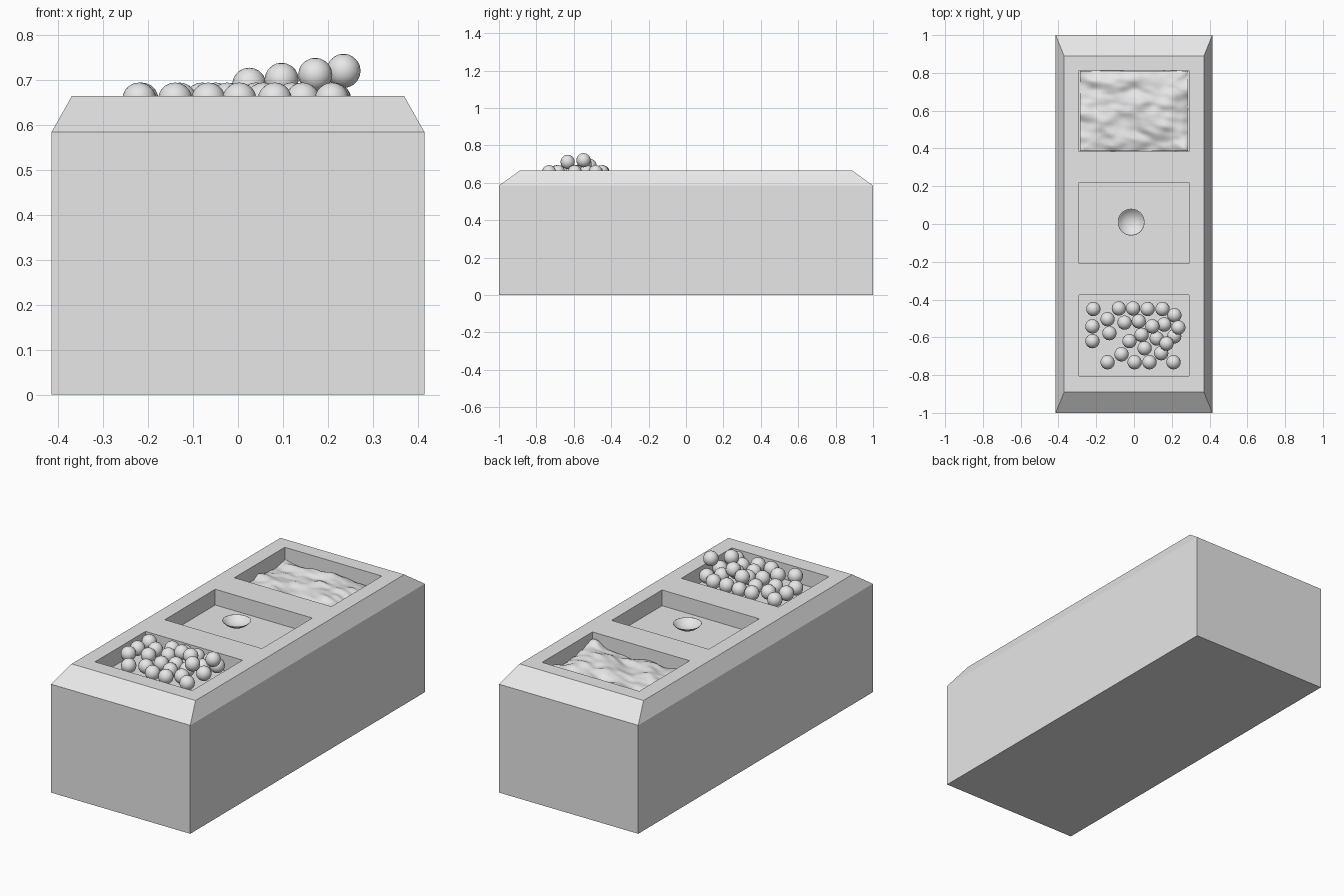
import bpy, bmesh, math
from mathutils import Vector, noise

if "Cube" in bpy.data.objects:
    bpy.data.objects.remove(bpy.data.objects["Cube"])

grey = bpy.data.materials.new("light_grey")
grey.diffuse_color = (0.8, 0.8, 0.8, 1)
grey.use_nodes = True
grey.node_tree.nodes["Principled BSDF"].inputs["Base Color"].default_value = grey.diffuse_color

RIM, FLOOR = 0.665, 0.58


def make_object(name, bm, smooth=False):
    me = bpy.data.meshes.new(name)
    bmesh.ops.recalc_face_normals(bm, faces=bm.faces)
    for f in bm.faces:
        f.smooth = smooth
    bm.to_mesh(me)
    bm.free()
    me.materials.append(grey)
    ob = bpy.data.objects.new(name, me)
    bpy.context.collection.objects.link(ob)
    return ob


# Display plinth: top grid with three sunken trays, chamfer, straight sides
bm = bmesh.new()
xs = [-0.37, -0.29, 0.29, 0.37]
ys = [-0.89, -0.805, -0.375, -0.21, 0.22, 0.383, 0.813, 0.89]
v = [[bm.verts.new((x, y, RIM)) for x in xs] for y in ys]
trays = []
for j in range(len(ys) - 1):
    for i in range(len(xs) - 1):
        f = bm.faces.new((v[j][i], v[j][i + 1], v[j + 1][i + 1], v[j + 1][i]))
        if i == 1 and j in (1, 3, 5):
            trays.append(f)
rim_edges = [e for e in bm.edges if e.is_boundary]


def skirt(edges, sx, sy, z):
    geom = bmesh.ops.extrude_edge_only(bm, edges=edges)["geom"]
    for p in geom:
        if isinstance(p, bmesh.types.BMVert):
            p.co = Vector((p.co.x * sx, p.co.y * sy, z))
    return [e for e in geom if isinstance(e, bmesh.types.BMEdge) and e.is_boundary]


edges = skirt(rim_edges, 0.415 / 0.37, 1 / 0.89, 0.585)
edges = skirt(edges, 1, 1, 0)
bmesh.ops.contextual_create(bm, geom=edges)
for f in trays:
    new = bmesh.ops.extrude_face_region(bm, geom=[f])["geom"]
    for p in new:
        if isinstance(p, bmesh.types.BMVert):
            p.co.z = FLOOR
    if f.is_valid:
        bmesh.ops.delete(bm, geom=[f], context='FACES_ONLY')
make_object("display_plinth", bm)

# Beads piled in the front tray: bottom layer, then the raised ones
low = [(-.215, -.45), (-.08, -.447), (-.005, -.447), (.072, -.45), (.151, -.45),
       (.214, -.483), (-.14, -.504), (-.22, -.542), (-.05, -.522), (.16, -.532),
       (-.22, -.62), (-.13, -.578), (.04, -.587), (.12, -.606), (.213, -.595),
       (-.024, -.62), (.056, -.658), (.144, -.684), (-.066, -.69), (-.14, -.732),
       (.003, -.732), (.082, -.732), (.209, -.732)]
high = [(.235, -.548, .721), (.172, -.633, .712), (.097, -.542, .701), (.025, -.515, .69)]
bm = bmesh.new()
for x, y, z in [(x, y, .657) for x, y in low] + high:
    r = bmesh.ops.create_uvsphere(bm, u_segments=16, v_segments=10, radius=0.038)
    bmesh.ops.translate(bm, verts=r["verts"], vec=(x, y, z))
make_object("beads", bm, True)

# Shallow open lens in the middle tray: a spun spherical cap
bm = bmesh.new()
R, H = 0.071, 0.034
sr = (R * R + H * H) / (2 * H)
amax = math.asin(R / sr)
outer = [(sr * math.sin(amax * k / 8), 0.616 + sr * (1 - math.cos(amax * k / 8))) for k in range(9)]
inner = [(r * 0.97, z + 0.003 * (1 - k / 8)) for k, (r, z) in enumerate(outer)]
pts = [bm.verts.new((r, 0, z)) for r, z in outer + inner[::-1]]
prof = [bm.edges.new(p) for p in zip(pts, pts[1:])]
bmesh.ops.spin(bm, geom=pts + prof, cent=(0, 0, 0), axis=(0, 0, 1),
               angle=math.tau, steps=40, use_duplicate=False)
bmesh.ops.remove_doubles(bm, verts=bm.verts, dist=1e-4)
bmesh.ops.translate(bm, verts=bm.verts, vec=(-0.015, 0.01, 0))
make_object("lens", bm, True)

# Crumpled cloth in the rear tray
bm = bmesh.new()
bmesh.ops.create_grid(bm, x_segments=80, y_segments=60, size=1)
for p in bm.verts:
    u, w = p.co.x, p.co.y
    x, y = u * 0.286, 0.598 + w * 0.212
    q = Vector((x * 7 + y * 2, y * 11, 3.7))
    folds = 0.026 * noise.noise(q) + 0.010 * noise.noise(q * 2.1)
    droop = 0.022 * max(abs(u), abs(w)) ** 4
    corner = 0.045 * math.exp(-((x - .27) ** 2 + (y - .41) ** 2) / 0.003)
    z = 0.615 + folds - droop + corner
    p.co = Vector((x, y, min(max(z, FLOOR + 0.003), 0.658)))
make_object("crumpled_cloth", bm, True)
